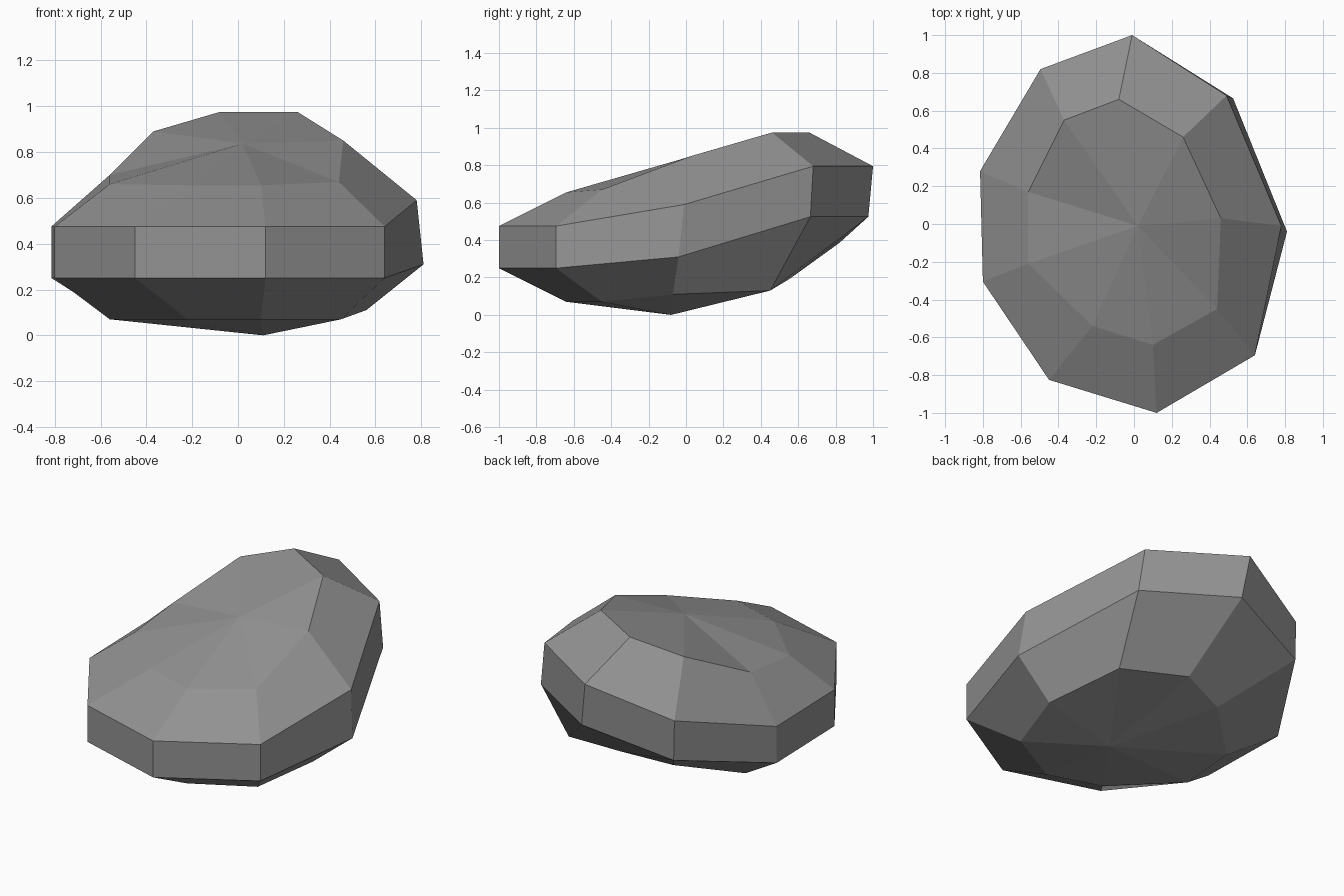
import bpy, bmesh

# Cross-section rings of the boulder, top to bottom, nine corners each
rings = [
    # rim of the sloping top
    [(-.08, .66, .975), (.26, .46, .975), (.46, .03, .85), (.44, -.45, .67), (.10, -.64, .655),
     (-.22, -.54, .655), (-.56, -.21, .66), (-.56, .17, .70), (-.37, .55, .89)],
    # upper edge of the side band
    [(-.01, 1, .795), (.49, .68, .795), (.78, -.01, .59), (.64, -.695, .475), (.12, -1, .475),
     (-.45, -.825, .475), (-.80, -.305, .475), (-.815, .28, .475), (-.495, .82, .63)],
    # lower edge of the side band
    [(.03, .975, .525), (.525, .665, .525), (.81, -.04, .31), (.64, -.695, .25), (.12, -1, .25),
     (-.45, -.825, .25), (-.80, -.305, .25), (-.815, .28, .25), (-.49, .82, .385)],
    # rim of the underside
    [(.06, .55, .19), (.485, .45, .13), (.56, -.07, .11), (.45, -.45, .07), (.10, -.64, .07),
     (-.22, -.54, .07), (-.56, -.2, .07), (-.53, .175, .07), (-.23, .45, .145)],
]

bm = bmesh.new()
loops = [[bm.verts.new(p) for p in ring] for ring in rings]
top = bm.verts.new((.02, -.01, .837))
bottom = bm.verts.new((.11, -.08, 0))
n = len(rings[0])
for i in range(n):
    j = (i + 1) % n
    # fans closing the top and bottom
    bm.faces.new((top, loops[0][i], loops[0][j]))
    bm.faces.new((bottom, loops[-1][j], loops[-1][i]))
    # bands between neighbouring rings
    for a, b in zip(loops, loops[1:]):
        bm.faces.new((a[i], b[i], b[j], a[j]))
bmesh.ops.recalc_face_normals(bm, faces=bm.faces)

mesh = bpy.data.meshes.new("boulder")
bm.to_mesh(mesh)
bm.free()

stone = bpy.data.materials.new("grey stone")
stone.diffuse_color = (.29, .29, .29, 1)
mesh.materials.append(stone)
boulder = bpy.data.objects.new("boulder", mesh)
bpy.context.collection.objects.link(boulder)
